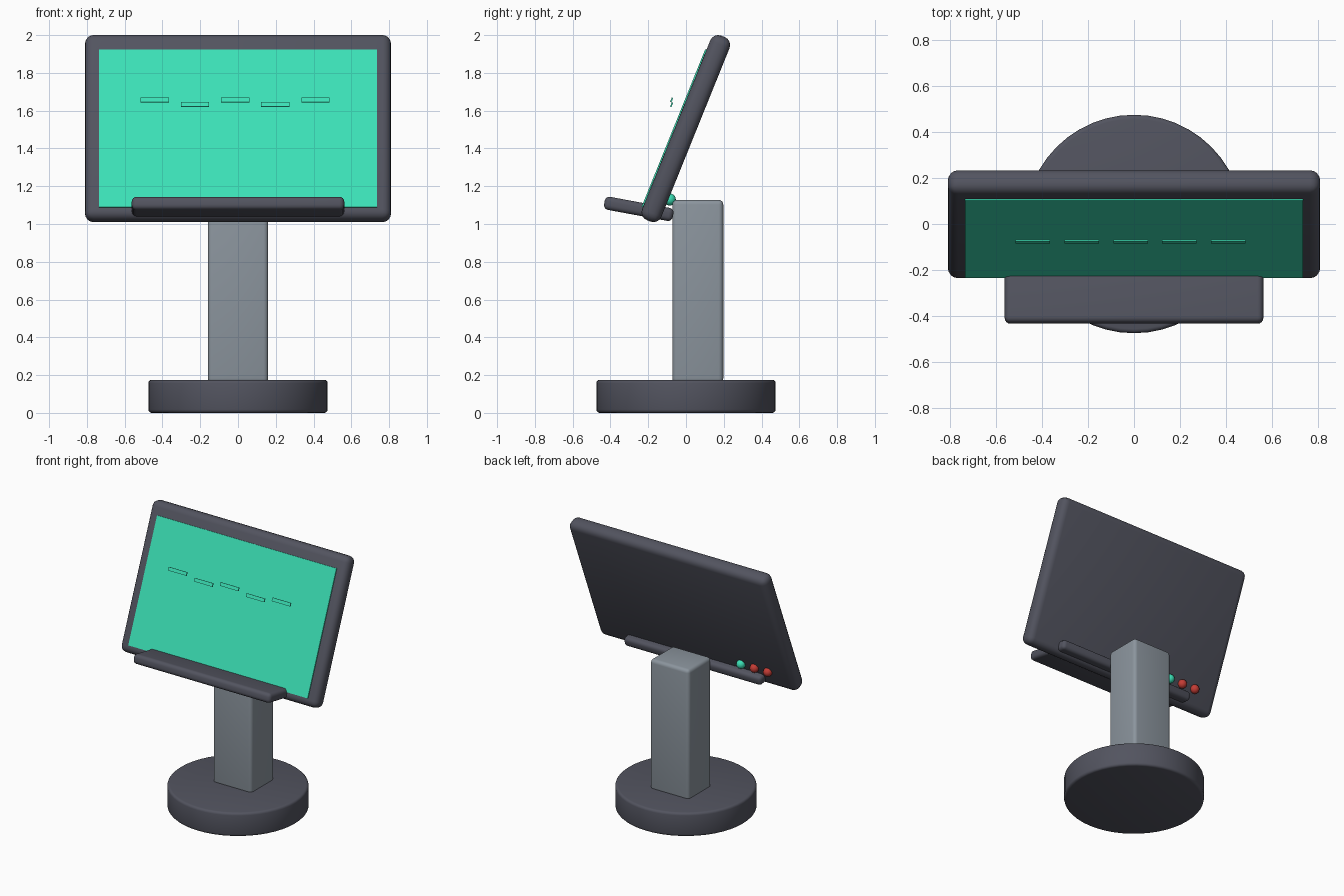
import bpy, bmesh, math
from mathutils import Vector, Matrix

if "Cube" in bpy.data.objects:
    bpy.data.objects.remove(bpy.data.objects["Cube"])

TILT = math.radians(-22)
PANEL = Vector((0, -0.001, 1.505))


def material(name, rgb):
    m = bpy.data.materials.new(name)
    m.diffuse_color = (*rgb, 1)
    m.use_nodes = True
    m.node_tree.nodes["Principled BSDF"].inputs["Base Color"].default_value = m.diffuse_color
    return m


DARK = material("dark grey", (0.085, 0.088, 0.115))
GREY = material("mid grey", (0.26, 0.30, 0.34))
GREEN = material("mint green", (0.045, 0.75, 0.47))
RED = material("red", (0.55, 0.045, 0.035))


def finish(name, bm, mat, loc, rot=0.0):
    me = bpy.data.meshes.new(name)
    bm.to_mesh(me)
    bm.free()
    me.materials.append(mat)
    ob = bpy.data.objects.new(name, me)
    bpy.context.collection.objects.link(ob)
    ob.location = loc
    ob.rotation_euler.x = rot
    bpy.ops.object.select_all(action='DESELECT')
    ob.select_set(True)
    bpy.context.view_layer.objects.active = ob
    bpy.ops.object.shade_smooth_by_angle(angle=math.radians(35))
    return ob


def box(name, size, loc, mat, bevel=0.0, rot=0.0, segments=4):
    bm = bmesh.new()
    bmesh.ops.create_cube(bm, size=1, matrix=Matrix.Diagonal((*size, 1)))
    if bevel:
        bmesh.ops.bevel(bm, geom=bm.edges[:], offset=bevel, segments=segments,
                        profile=0.5, affect='EDGES')
    return finish(name, bm, mat, loc, rot)


def on_panel(x, depth, up):
    # point in the tilted panel's own axes (depth < 0 is in front)
    return PANEL + Matrix.Rotation(TILT, 3, 'X') @ Vector((x, depth, up))


# round base with softened rims
bm = bmesh.new()
bmesh.ops.create_cone(bm, cap_ends=True, segments=48, radius1=0.475, radius2=0.475, depth=0.175)
rims = [e for e in bm.edges if abs(e.verts[0].co.z - e.verts[1].co.z) < 1e-5]
bmesh.ops.bevel(bm, geom=rims, offset=0.018, segments=3, profile=0.5, affect='EDGES')
finish("base", bm, DARK, (0, 0, 0.0875))

# upright post
box("post", (0.32, 0.27, 0.97), (0, 0.0625, 0.643), GREY, 0.025)

# tilted monitor casing and its screen
box("monitor_casing", (1.62, 0.11, 1.053), PANEL, DARK, 0.045, TILT)
box("screen", (1.47, 0.012, 0.90), on_panel(0, -0.056, -0.022), GREEN, 0, TILT)

# dashes floating ahead of the screen
for i in range(5):
    z = 1.657 if i % 2 == 0 else 1.632
    box(f"screen_dash_{i + 1}", (0.15, 0.008, 0.025), (-0.44 + 0.2125 * i, -0.076, z),
        GREEN, 0, TILT)

# sloped keyboard tray through the lower edge
box("tray", (1.125, 0.37, 0.07), (0, -0.25, 1.08), DARK, 0.025, math.radians(-10.5))

# indicator lamps on the back
for i, mat in enumerate((GREEN, RED, RED)):
    bm = bmesh.new()
    bmesh.ops.create_uvsphere(bm, u_segments=16, v_segments=10, radius=0.032)
    finish(f"lamp_{i + 1}", bm, mat, (-0.39 - 0.11 * i, -0.086, 1.13))
